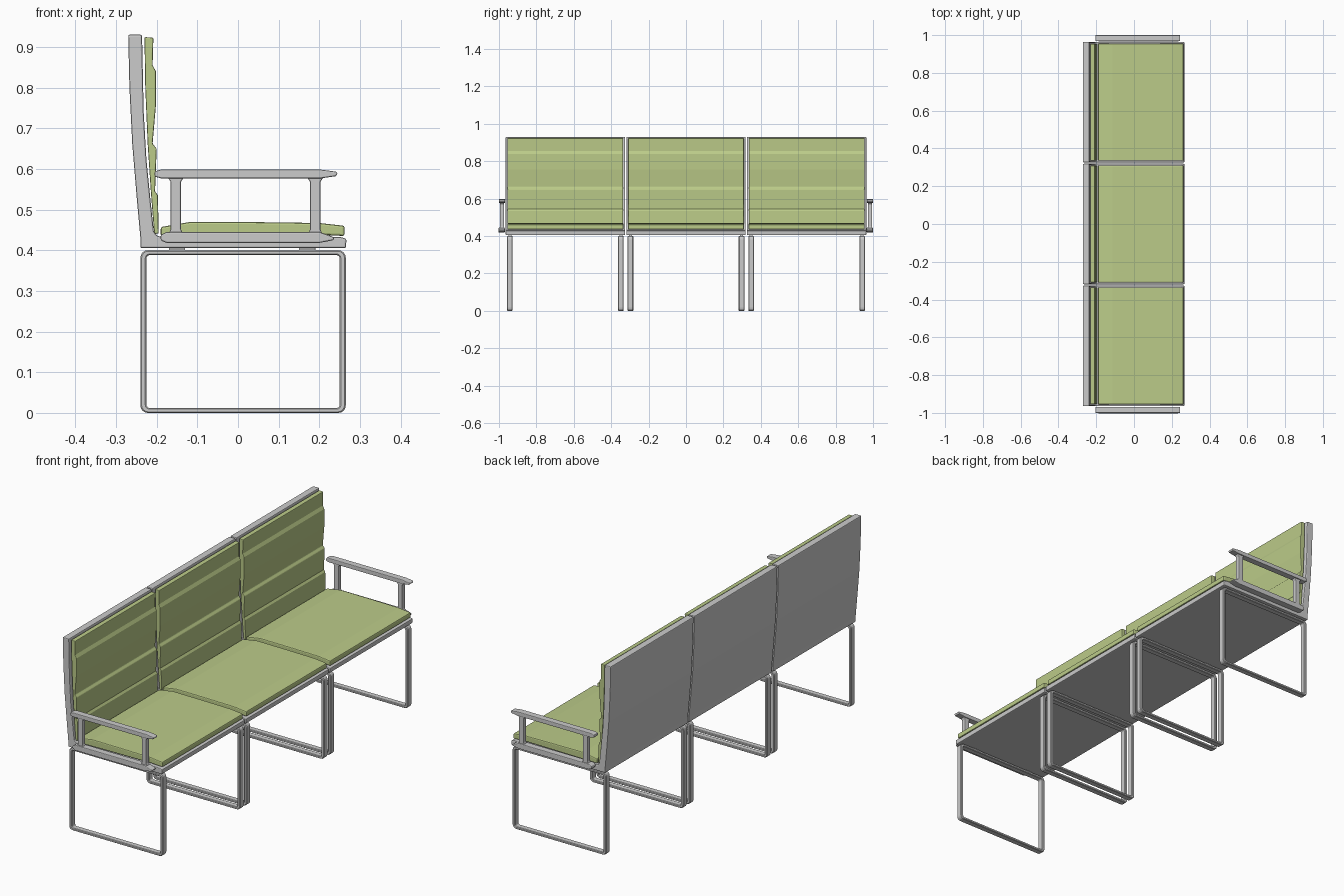
import bpy, bmesh, math

if "Cube" in bpy.data.objects:
    bpy.data.objects.remove(bpy.data.objects["Cube"])

green = bpy.data.materials.new("green_fabric")
green.diffuse_color = (0.5, 0.6, 0.25, 1)
green.use_nodes = True
green.node_tree.nodes["Principled BSDF"].inputs["Base Color"].default_value = green.diffuse_color


def finish(name, bm, bevel, mat=None, segments=2):
    bmesh.ops.recalc_face_normals(bm, faces=bm.faces)
    me = bpy.data.meshes.new(name)
    bm.to_mesh(me)
    bm.free()
    ob = bpy.data.objects.new(name, me)
    bpy.context.collection.objects.link(ob)
    if mat:
        me.materials.append(mat)
    mod = ob.modifiers.new("bevel", 'BEVEL')
    mod.width = bevel
    mod.segments = segments
    mod.limit_method = 'ANGLE'
    mod.angle_limit = math.radians(40)
    return ob


def extrude(name, pts, y0, y1, bevel, mat=None):
    """Extrude an xz profile along y."""
    bm = bmesh.new()
    a = [bm.verts.new((x, y0, z)) for x, z in pts]
    b = [bm.verts.new((x, y1, z)) for x, z in pts]
    bm.faces.new(a)
    bm.faces.new(b)
    n = len(pts)
    for i in range(n):
        j = (i + 1) % n
        bm.faces.new((a[i], a[j], b[j], b[i]))
    return finish(name, bm, bevel, mat)


def rounded_rect(x0, x1, z0, z1, r, steps=4):
    pts = []
    corners = [(x1 - r, z1 - r), (x0 + r, z1 - r), (x0 + r, z0 + r), (x1 - r, z0 + r)]
    for k, (cx, cz) in enumerate(corners):
        for s in range(steps + 1):
            t = math.pi / 2 * (k + s / steps)
            pts.append((cx + r * math.cos(t), cz + r * math.sin(t)))
    return pts


def loop_frame(name, y, half, bevel):
    """Closed rectangular leg loop of flat bar."""
    outer = rounded_rect(-0.24, 0.265, 0.0, 0.4, 0.018)
    inner = rounded_rect(-0.225, 0.25, 0.012, 0.388, 0.008)
    bm = bmesh.new()
    rings = [[bm.verts.new((x, yy, z)) for x, z in loop]
             for loop, yy in ((outer, y - half), (outer, y + half),
                              (inner, y + half), (inner, y - half))]
    n = len(outer)
    for k in range(4):
        p, q = rings[k], rings[(k + 1) % 4]
        for i in range(n):
            j = (i + 1) % n
            bm.faces.new((p[i], p[j], q[j], q[i]))
    return finish(name, bm, bevel, segments=1)


# Side profiles
shell = [(-0.24, 0.405), (0.265, 0.405), (0.267, 0.428), (0.25, 0.433), (0.2, 0.433),
         (-0.185, 0.432), (-0.2, 0.436), (-0.207, 0.446), (-0.215, 0.52), (-0.225, 0.62),
         (-0.232, 0.74), (-0.236, 0.93), (-0.27, 0.93), (-0.267, 0.8), (-0.26, 0.66),
         (-0.25, 0.54), (-0.24, 0.43)]
seat_pad = [(-0.19, 0.434), (0.2, 0.438), (0.262, 0.435), (0.262, 0.46), (0.2, 0.467),
            (0.05, 0.469), (-0.115, 0.47), (-0.19, 0.457)]
back_pad = [(-0.206, 0.44), (-0.195, 0.441), (-0.197, 0.535), (-0.204, 0.545), (-0.2, 0.65),
            (-0.21, 0.662), (-0.202, 0.755), (-0.202, 0.84), (-0.21, 0.855), (-0.208, 0.923),
            (-0.23, 0.924), (-0.228, 0.8), (-0.222, 0.66), (-0.214, 0.54)]

# Three seat modules with a pair of leg loops each
for i, yc in enumerate((-0.645, 0.0, 0.645), 1):
    extrude(f"seat_shell_{i}", shell, yc - 0.319, yc + 0.319, 0.004)
    extrude(f"seat_cushion_{i}", seat_pad, yc - 0.31, yc + 0.31, 0.005, green)
    extrude(f"back_cushion_{i}", back_pad, yc - 0.309, yc + 0.309, 0.003, green)
    for s in (-1, 1):
        loop_frame(f"leg_loop_{i}_{'near' if s < 0 else 'far'}", yc + s * 0.297, 0.015, 0.003)
        # small spacers joining loop and shell
        for x in (-0.15, 0.17):
            extrude(f"leg_spacer_{i}", [(x - .02, .395), (x + .02, .395), (x + .02, .41), (x - .02, .41)],
                    yc + s * 0.297 - 0.008, yc + s * 0.297 + 0.008, 0.001)

# Armrests at both ends
arm_top = [(-0.205, 0.581), (-0.19, 0.577), (0.205, 0.577), (0.24, 0.582), (0.245, 0.587),
           (0.243, 0.593), (0.205, 0.598), (-0.19, 0.598), (-0.205, 0.594)]
arm_base = [(-0.19, 0.424), (-0.175, 0.418), (0.2, 0.418), (0.236, 0.425), (0.236, 0.432),
            (0.2, 0.445), (-0.175, 0.445), (-0.19, 0.438)]
for side, y in (("near", -0.984), ("far", 0.984)):
    extrude(f"arm_top_{side}", arm_top, y - 0.016, y + 0.016, 0.004)
    extrude(f"arm_base_{side}", arm_base, y - 0.018, y + 0.015, 0.004)
    for x in (-0.153, 0.19):
        w = 0.0125
        post = [(x - w - .007, .435), (x + w + .007, .435), (x + w, .452), (x + w, .568),
                (x + w + .008, .58), (x - w - .008, .58), (x - w, .568), (x - w, .452)]
        extrude(f"arm_post_{side}", post, y - 0.011, y + 0.011, 0.003)
